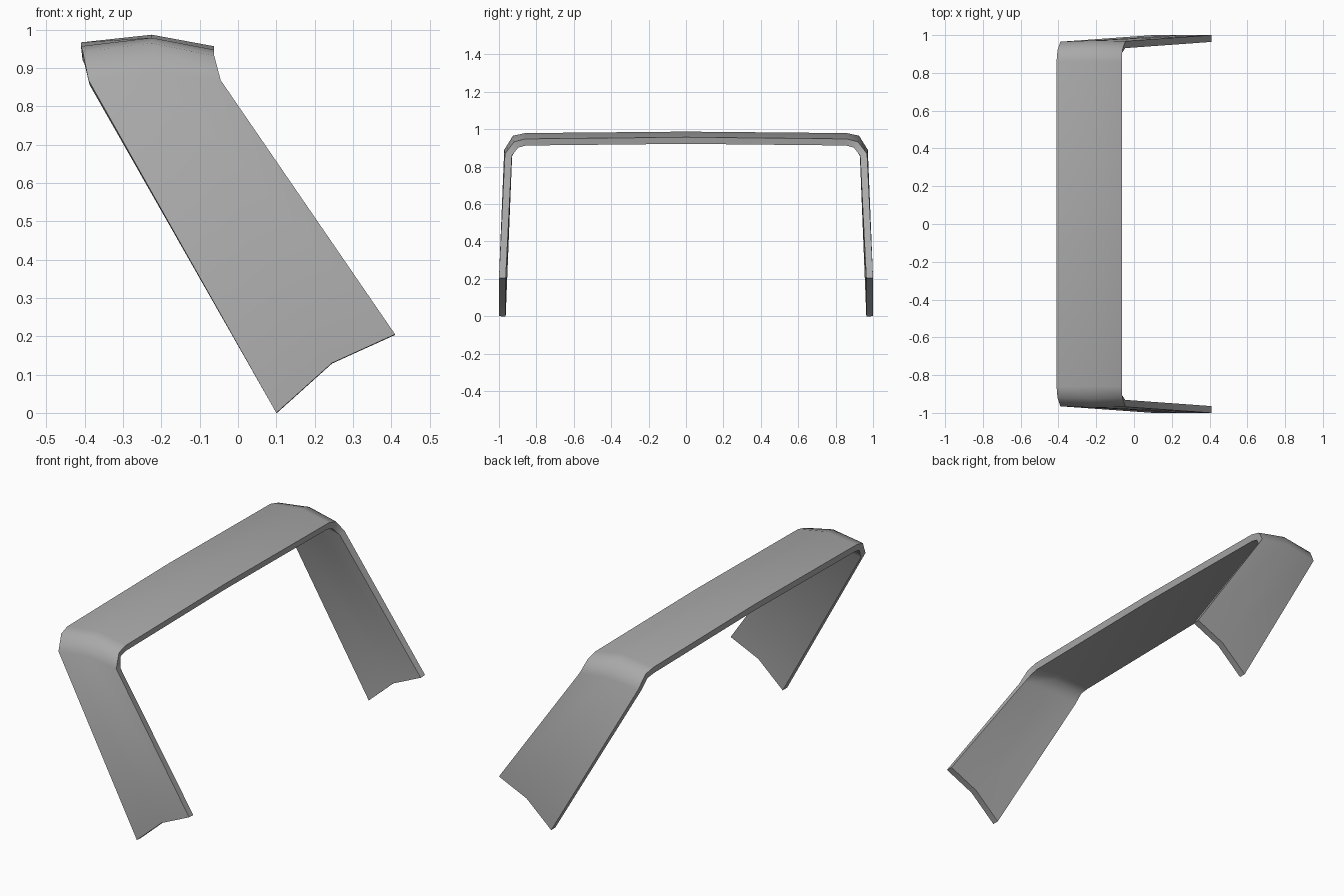
import bpy
import bmesh
import math

cube = bpy.data.objects.get("Cube")
if cube:
    bpy.data.objects.remove(cube, do_unlink=True)

# One flat grey for the whole band
grey = bpy.data.materials.new("grey")
grey.use_nodes = True
colour = (0.4, 0.4, 0.4, 1)
grey.diffuse_color = colour
grey.node_tree.nodes["Principled BSDF"].inputs["Base Color"].default_value = colour

# Half of the outer skin, from the centre of the roof to the foot:
# each section holds the rear edge, ridge and front edge
sections = [
    [(-0.41, 0, 0.967), (-0.225, 0, 0.987), (-0.063, 0, 0.957)],
    [(-0.41, 0.86, 0.957), (-0.225, 0.86, 0.979), (-0.063, 0.86, 0.948)],
    [(-0.405, 0.92, 0.942), (-0.225, 0.925, 0.965), (-0.062, 0.92, 0.932)],
    [(-0.39, 0.965, 0.868), (-0.215, 0.972, 0.89), (-0.045, 0.968, 0.868)],
    [(0.10, 1, 0), (0.245, 1, 0.13), (0.41, 1, 0.205)],
]

bm = bmesh.new()
rows = [[bm.verts.new(p) for p in section] for section in sections]
for a, b in zip(rows, rows[1:]):
    for i in range(2):
        bm.faces.new((a[i], a[i + 1], b[i + 1], b[i]))
bmesh.ops.recalc_face_normals(bm, faces=bm.faces)
bm.normal_update()
if sum(f.normal.z for f in bm.faces) < 0:
    bmesh.ops.reverse_faces(bm, faces=bm.faces)
mesh = bpy.data.meshes.new("roll_bar")
bm.to_mesh(mesh)
bm.free()
mesh.materials.append(grey)
bar = bpy.data.objects.new("roll_bar", mesh)
bpy.context.collection.objects.link(bar)

# Mirror to the second leg, then thicken inwards
mirror = bar.modifiers.new("Mirror", "MIRROR")
mirror.use_axis = (False, True, False)
solid = bar.modifiers.new("Thickness", "SOLIDIFY")
solid.thickness = 0.036
solid.offset = -1
solid.use_even_offset = True

# Soft bends, crisp rims
bpy.ops.object.select_all(action="DESELECT")
bar.select_set(True)
bpy.context.view_layer.objects.active = bar
for modifier in ("Mirror", "Thickness"):
    bpy.ops.object.modifier_apply(modifier=modifier)
bpy.ops.object.shade_smooth_by_angle(angle=math.radians(60))
